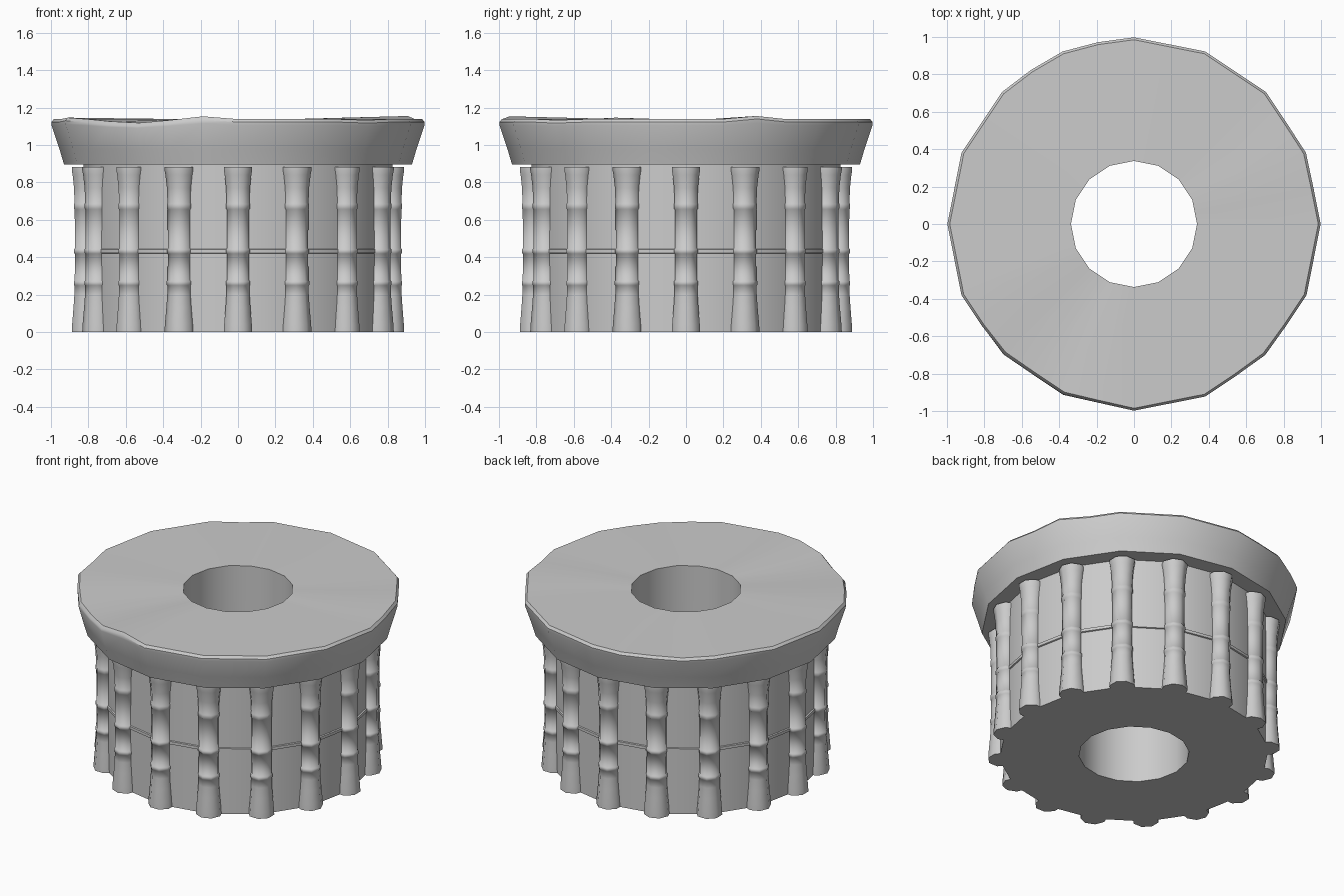
import bpy, bmesh, math

if "Cube" in bpy.data.objects:
    bpy.data.objects.remove(bpy.data.objects["Cube"])

SIDES = 16
STEP = 2 * math.pi / SIDES


def finish(bm, name, angle):
    bmesh.ops.recalc_face_normals(bm, faces=bm.faces)
    mesh = bpy.data.meshes.new(name)
    bm.to_mesh(mesh)
    bm.free()
    ob = bpy.data.objects.new(name, mesh)
    bpy.context.collection.objects.link(ob)
    bpy.ops.object.select_all(action='DESELECT')
    ob.select_set(True)
    bpy.context.view_layer.objects.active = ob
    bpy.ops.object.shade_smooth_by_angle(angle=math.radians(angle))
    return ob


def loft(bm, rings, close):
    """Join equal-sized rings of points with quads; close joins last to first."""
    vs = [[bm.verts.new(p) for p in ring] for ring in rings]
    n = len(vs[0])
    pairs = list(zip(vs, vs[1:])) + ([(vs[-1], vs[0])] if close else [])
    for a, b in pairs:
        for i in range(n):
            j = (i + 1) % n
            bm.faces.new((a[i], a[j], b[j], b[i]))
    if not close:
        bm.faces.new(vs[0][::-1])
        bm.faces.new(vs[-1])


def circle(r, z, n=SIDES, cx=0.0, cy=0.0, phase=0.0):
    return [(cx + r * math.cos(phase + 2 * math.pi * i / n),
             cy + r * math.sin(phase + 2 * math.pi * i / n), z) for i in range(n)]


# Drum with a through hole and a thin raised band
HOLE = 0.337
drum = [(HOLE, 0), (0.825, 0), (0.825, 0.42), (0.833, 0.423), (0.833, 0.442),
        (0.825, 0.445), (0.825, 0.90), (HOLE, 0.90)]
bm = bmesh.new()
loft(bm, [circle(r, z) for r, z in drum], True)
finish(bm, "drum", 30)

# Bamboo-like pillars, flared at both ends with small node rings
pillar = [(0.082, 0), (0.080, 0.04), (0.072, 0.13), (0.067, 0.20), (0.066, 0.248),
          (0.070, 0.252), (0.070, 0.272), (0.065, 0.276), (0.064, 0.418),
          (0.069, 0.422), (0.069, 0.443), (0.064, 0.447), (0.065, 0.655),
          (0.069, 0.66), (0.069, 0.685), (0.066, 0.69), (0.069, 0.77),
          (0.077, 0.84), (0.082, 0.865), (0.082, 0.882)]
for k in range(SIDES):
    a = k * STEP
    bm = bmesh.new()
    loft(bm, [circle(r, z, 8, 0.813 * math.cos(a), 0.813 * math.sin(a), a + STEP)
              for r, z in pillar], False)
    finish(bm, f"pillar_{k + 1:02d}", 50)

# Flared cap: 16 sides with edge midpoints, worn rim given as {index: (dr, dz)}
WEAR = {2: (-0.003, 0.017), 18: (0, 0.008), 20: (-0.015, -0.012),
        21: (-0.012, -0.02), 22: (-0.012, -0.006), 23: (-0.005, 0.015),
        28: (-0.008, -0.005), 18 - 7: (0.012, -0.01), 9: (0.012, -0.008)}


def cap_ring(r, z, wear=0.0):
    pts = []
    for i in range(2 * SIDES):
        dr, dz = WEAR.get(i, (0, 0))
        rad = r * (1 if i % 2 == 0 else math.cos(STEP / 2)) + dr * wear
        a = i * STEP / 2
        pts.append((rad * math.cos(a), rad * math.sin(a), z + dz * wear))
    return pts


bm = bmesh.new()
loft(bm, [cap_ring(HOLE, 0.895), cap_ring(0.93, 0.895), cap_ring(0.955, 0.98),
          cap_ring(0.997, 1.105, 0.7), cap_ring(0.998, 1.122, 1),
          cap_ring(0.985, 1.138, 1), cap_ring(HOLE, 1.138)], True)
finish(bm, "cap", 35)
